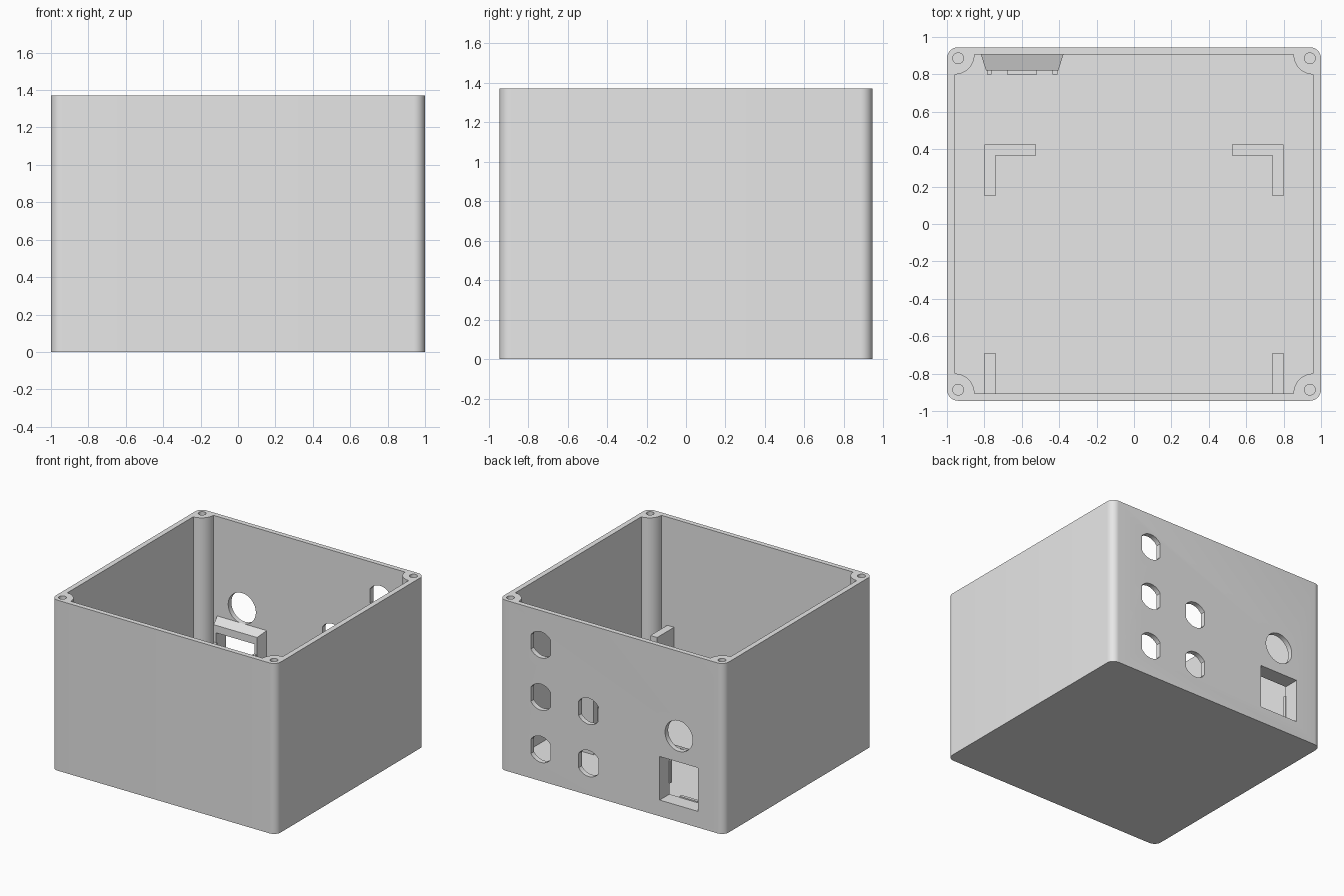
import bpy, bmesh, math

if "Cube" in bpy.data.objects:
    bpy.data.objects.remove(bpy.data.objects["Cube"])

grey = bpy.data.materials.new("light grey plastic")
grey.diffuse_color = (0.8, 0.8, 0.8, 1)
grey.use_nodes = True
grey.node_tree.nodes["Principled BSDF"].inputs["Base Color"].default_value = grey.diffuse_color

W, D, H = 1.0, 0.945, 1.37      # half width, half depth, height
IW, ID, FLOOR = 0.958, 0.905, 0.04   # cavity half sizes, floor thickness


def loft(name, a, b):
    """Solid between two matching loops of 3D points."""
    bm = bmesh.new()
    va, vb = [bm.verts.new(p) for p in a], [bm.verts.new(p) for p in b]
    bm.faces.new(va)
    bm.faces.new(vb[::-1])
    n = len(va)
    for i in range(n):
        j = (i + 1) % n
        bm.faces.new((va[i], va[j], vb[j], vb[i]))
    bmesh.ops.recalc_face_normals(bm, faces=bm.faces[:])
    me = bpy.data.meshes.new(name)
    bm.to_mesh(me)
    bm.free()
    me.materials.append(grey)
    ob = bpy.data.objects.new(name, me)
    bpy.context.collection.objects.link(ob)
    return ob


def prism_z(name, pts, z0, z1):
    return loft(name, [(x, y, z0) for x, y in pts], [(x, y, z1) for x, y in pts])


def prism_y(name, pts, y0, y1):
    return loft(name, [(x, y0, z) for x, z in pts], [(x, y1, z) for x, z in pts])


def rect(x0, x1, y0, y1):
    return [(x0, y0), (x1, y0), (x1, y1), (x0, y1)]


def arc(cx, cy, r, a0, a1, n):
    return [(cx + r * math.cos(math.radians(a0 + (a1 - a0) * i / n)),
             cy + r * math.sin(math.radians(a0 + (a1 - a0) * i / n))) for i in range(n + 1)]


def circle(cx, cy, r, n=40):
    return arc(cx, cy, r, 0, 360, n)[:-1]


def activate(ob):
    bpy.ops.object.select_all(action='DESELECT')
    ob.select_set(True)
    bpy.context.view_layer.objects.active = ob


def cut(ob, cutter):
    activate(ob)
    m = ob.modifiers.new("cut", 'BOOLEAN')
    m.operation, m.solver, m.object = 'DIFFERENCE', 'EXACT', cutter
    bpy.ops.object.modifier_apply(modifier=m.name)
    bpy.data.objects.remove(cutter)


# Case: rounded block, hollowed by a cavity that leaves corner posts
corners = [(1, 1, 0), (-1, 1, 90), (-1, -1, 180), (1, -1, 270)]
R, POST = 0.06, 0.105
outer, inner = [], []
for sx, sy, a in corners:
    outer += arc(sx * (W - R), sy * (D - R), R, a, a + 90, 10)
    inner += arc(sx * IW, sy * ID, POST, a + 270, a + 180, 14)
case = prism_z("case", outer, 0, H)
cut(case, prism_z("cavity", inner, FLOOR, H + 0.1))

# Screw holes in the posts
for sx, sy, a in corners:
    cut(case, prism_z("screw_hole", circle(sx * 0.94, sy * 0.886, 0.029, 24), H - 0.4, H + 0.1))

# Connector holes with flat sides in the back wall
for cx, cz in [(0.63, 1.095), (0.63, 0.675), (0.63, 0.255), (0.205, 0.675), (0.205, 0.255)]:
    h = math.degrees(math.acos(0.088 / 0.105))
    pts = arc(cx, cz, 0.105, h, 180 - h, 16) + arc(cx, cz, 0.105, 180 + h, 360 - h, 16)
    cut(case, prism_y("connector_hole", pts, 0.85, 1.0))

# Round hole and socket window in the back wall
SX, SZ = -0.598, 0.305
window = rect(SX - 0.17, SX + 0.17, SZ - 0.175, SZ + 0.175)
cut(case, prism_y("round_hole", circle(SX, 0.69, 0.123, 48), 0.85, 1.0))
cut(case, prism_y("window_hole", window, 0.85, 1.0))

# Tapered socket frame inside the back wall
base = rect(SX - 0.22, SX + 0.22, SZ - 0.265, SZ + 0.265)
tip = rect(SX - 0.193, SX + 0.193, SZ - 0.235, SZ + 0.235)
frame = loft("socket_frame", [(x, ID, z) for x, z in base], [(x, 0.82, z) for x, z in tip])
cut(frame, prism_y("frame_hole", window, 0.7, 1.0))

# Retaining tabs on the frame
for s, side in ((-1, "left"), (1, "right")):
    x0, x1 = sorted((SX + s * 0.163, SX + s * 0.188))
    prism_y(side + "_tab", rect(x0, x1, 0.22, 0.40), 0.80, 0.825)
prism_y("bottom_tab", rect(SX - 0.08, SX + 0.08, 0.10, 0.14), 0.80, 0.825)

# Board holders on the floor: corner angles at the back, ribs at the front
angle = [(0.8, 0.425), (0.525, 0.425), (0.525, 0.365), (0.74, 0.365), (0.74, 0.15), (0.8, 0.15)]
for s, side in ((-1, "left"), (1, "right")):
    prism_z(side + "_angle_holder", [(s * x, y) for x, y in angle], FLOOR, 0.5)
    prism_z(side + "_rib_holder", [(s * x, y) for x, y in rect(0.74, 0.8, -ID, -0.69)], FLOOR, 0.5)

# Smooth the curved walls, keep edges crisp
activate(case)
bpy.ops.object.shade_smooth_by_angle(angle=math.radians(30))
